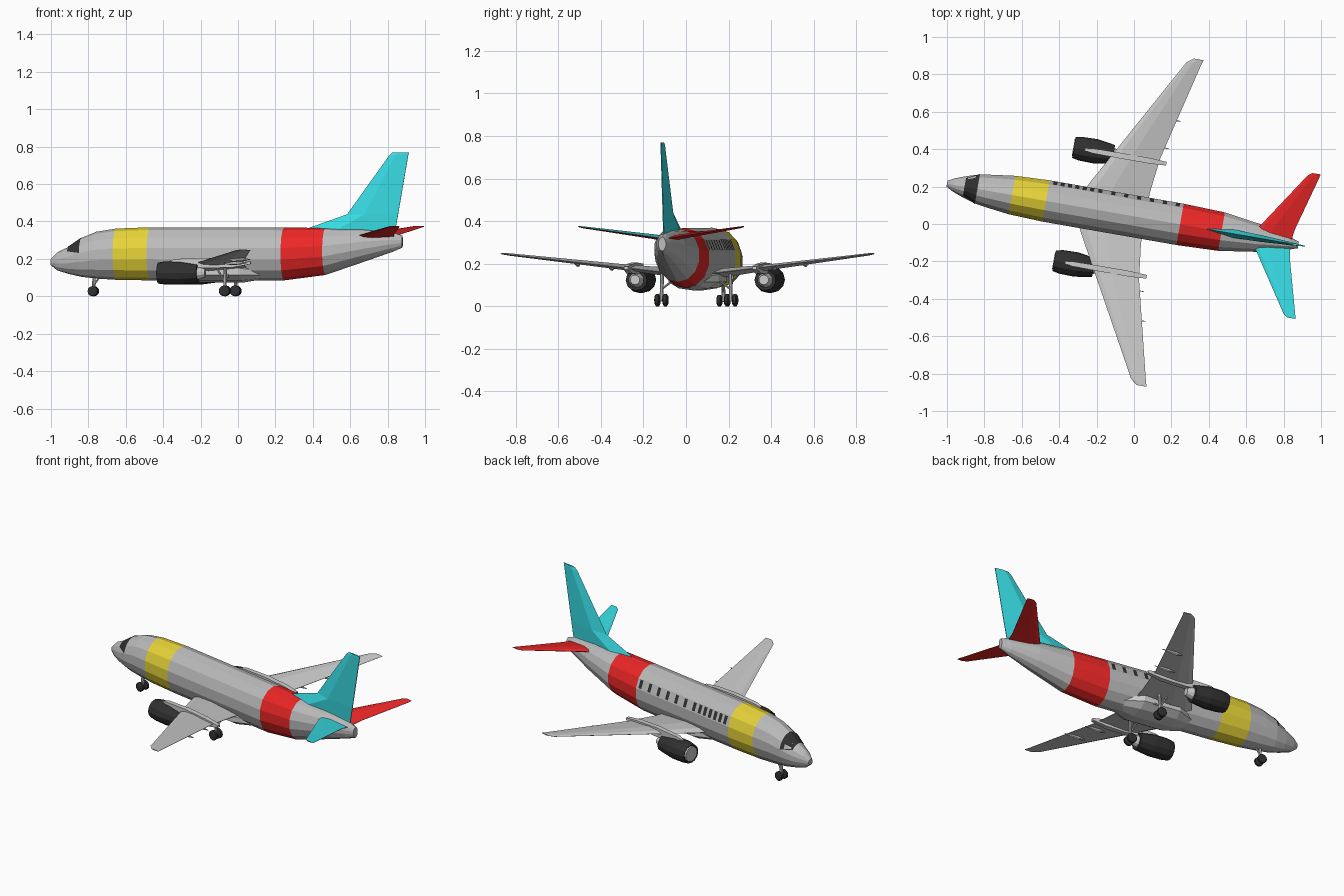
import bpy, bmesh, math
from mathutils import Matrix, Vector

if "Cube" in bpy.data.objects:
    bpy.data.objects.remove(bpy.data.objects["Cube"])

# Aircraft frame: u nose-to-tail, v sideways, z up; turned into the world here
M = Matrix.Translation((0, 0.041, 0)) @ Matrix.Rotation(math.radians(-9.9), 4, 'Z')


def material(name, rgb):
    m = bpy.data.materials.new(name)
    m.diffuse_color = (*rgb, 1)
    m.use_nodes = True
    m.node_tree.nodes["Principled BSDF"].inputs["Base Color"].default_value = m.diffuse_color
    return m


GREY = material("grey", (0.5, 0.5, 0.5))
DARK = material("dark", (0.03, 0.03, 0.03))
YELLOW = material("yellow", (0.8, 0.66, 0.04))
RED = material("red", (0.85, 0.02, 0.02))
CYAN = material("cyan", (0.04, 0.72, 0.78))


def finish(name, bm, mats=(), pick=None):
    bmesh.ops.recalc_face_normals(bm, faces=bm.faces)
    bm.normal_update()
    if pick:
        for f in bm.faces:
            f.material_index = pick(f)
    me = bpy.data.meshes.new(name)
    bm.to_mesh(me)
    bm.free()
    for m in mats:
        me.materials.append(m)
    ob = bpy.data.objects.new(name, me)
    ob.matrix_world = M
    bpy.context.collection.objects.link(ob)
    return ob


def add_loft(bm, rings):
    vs = [[bm.verts.new(p) for p in r] for r in rings]
    n = len(vs[0])
    for a, b in zip(vs, vs[1:]):
        for i in range(n):
            j = (i + 1) % n
            bm.faces.new((a[i], a[j], b[j], b[i]))
    bm.faces.new(vs[0])
    bm.faces.new(vs[-1])


def loft(name, rings, mats=(), pick=None):
    bm = bmesh.new()
    add_loft(bm, rings)
    return finish(name, bm, mats, pick)


def on_ring(u, zt, zb, hw, deg, v0=0, grow=1.0):
    a = math.radians(deg)
    zm, h = (zt + zb) / 2, (zt - zb) / 2
    return Vector((u, v0 + hw * grow * math.sin(a), zm + h * grow * math.cos(a)))


def ring(s, n=14, v0=0):
    return [on_ring(*s, 360 * i / n, v0) for i in range(n)]


# Fuselage: u, top, bottom, half width; bands coloured by position
body = [(-1.015, .20, .165, .016), (-.98, .235, .138, .036), (-.92, .264, .12, .059),
        (-.85, .312, .104, .081), (-.77, .345, .095, .093), (-.662, .362, .088, .107),
        (-.477, .369, .085, .115), (.25, .367, .085, .115), (.475, .366, .114, .107),
        (.68, .36, .183, .076), (.84, .342, .238, .036), (.892, .325, .26, .018)]


def body_colour(f):
    u = f.calc_center_median().x
    if -.66 < u < -.48:
        return 1
    return 2 if .255 < u < .47 else 0


loft("fuselage", [ring(s) for s in body], [GREY, YELLOW, RED], body_colour)

# Windscreen wrapped over the nose
bm = bmesh.new()
steps = [k / 3 for k in range(-3, 4)]
rear = [bm.verts.new(on_ring(*body[3], 77 * t, 0, 1.025)) for t in steps]
front = [bm.verts.new(on_ring(*body[2], 50 * t, 0, 1.04)) for t in steps]
for i in range(6):
    bm.faces.new((front[i], front[i + 1], rear[i + 1], rear[i]))
finish("windscreen", bm, [DARK])

# Cabin windows on the side facet
bm = bmesh.new()
hi, lo = [on_ring(*body[6], d, 0, 1.008) for d in (51.43, 77.14)]
spots = [.22 - .07 * i for i in range(7)] + [-.245 - .04 * i for i in range(6)]
for u in spots:
    corners = []
    for du, t in ((-.011, .1), (.011, .1), (.011, .9), (-.011, .9)):
        p = hi.lerp(lo, t)
        corners.append(bm.verts.new((u + du, p.y, p.z)))
    bm.faces.new(corners)
finish("cabin_windows", bm, [DARK])

# Belly fairing between the wings
loft("belly_fairing", [ring(s, 10) for s in
                       [(-.30, .16, .09, .07), (-.20, .19, .074, .125),
                        (.03, .19, .074, .125), (.13, .16, .09, .07)]])


def section(v, le, te, z, th):
    c = te - le
    return [(le, v, z), (le + .12 * c, v, z + .38 * th), (le + .4 * c, v, z + .5 * th),
            (te, v, z + .04 * th), (te, v, z - .04 * th),
            (le + .4 * c, v, z - .5 * th), (le + .12 * c, v, z - .38 * th)]


def spindle(name, u0, u1, v, z0, z1, r, mats=()):
    # Tapered flap fairing
    du, dz = u1 - u0, z1 - z0
    return loft(name, [ring((u0 + du * t, z0 + dz * t + r * k, z0 + dz * t - r * k, r * k * .7), 6, v)
                       for t, k in ((0, .15), (.3, 1), (.65, .8), (1, .12))], mats)


def rod(name, a, b, r, n=8, mats=()):
    bm = bmesh.new()
    a, b = Vector(a), Vector(b)
    q = (b - a).to_track_quat('Z', 'Y').to_matrix().to_4x4()
    bmesh.ops.create_cone(bm, cap_ends=True, segments=n, radius1=r, radius2=r,
                          depth=(b - a).length, matrix=Matrix.Translation((a + b) / 2) @ q)
    return finish(name, bm, mats)


def wheels(name, u, v, r=.029):
    for k in (-1, 1):
        y = v + k * .019
        loft(name + "_wheel", [[(u + q * math.cos(i * math.pi / 6), y + d, r + q * math.sin(i * math.pi / 6))
                                for i in range(12)]
                               for d, q in ((-.012, r * .7), (-.007, r), (.007, r), (.012, r * .7))], [DARK])
    rod(name + "_axle", (u, v - .022, r), (u, v + .022, r), .007)


for s, side in ((1, "left"), (-1, "right")):
    # Wing
    loft(side + "_wing", [section(s * v, le, te, z, th) for v, le, te, z, th in
                          [(.05, -.305, .06, .15, .045), (.14, -.262, .062, .16, .042),
                           (.33, -.157, .085, .182, .028), (.86, .135, .215, .244, .011),
                           (.886, .17, .223, .247, .006)]])
    for v, u1 in ((.388, .122), (.543, .163)):
        z = .15 + (v - .06) * .115
        spindle(side + "_flap_fairing", u1 - .13, u1, s * v, z - .012, z - .008, .011)

    # Engine nacelle, intake disc, exhaust and pylon
    v = s * .307
    loft(side + "_engine", [ring(e, 12, v) for e in
                            [(-.372, .172, .075, .049), (-.38, .18, .068, .056), (-.34, .187, .063, .064),
                             (-.26, .187, .062, .066), (-.165, .172, .074, .051)]], [DARK])
    loft(side + "_intake", [ring(e, 12, v) for e in
                            [(-.383, .169, .079, .045), (-.37, .169, .079, .045)]])
    loft(side + "_exhaust", [ring(e, 10, v) for e in
                             [(-.17, .16, .086, .038), (-.125, .147, .101, .023)]])
    loft(side + "_pylon", [[(u, v - w, zb), (u, v + w, zb), (u, v + w, zt), (u, v - w, zt)]
                           for u, zb, zt, w in [(-.318, .175, .19, .006), (-.28, .165, .2, .013),
                                                (-.12, .15, .205, .015), (.03, .155, .198, .015),
                                                (.122, .172, .186, .01)]])

    # Tailplane: right one is cyan above and red below
    tail = [section(s * v, le, te, z, th) for v, le, te, z, th in
            [(.01, .635, .85, .318, .026), (.08, .682, .86, .329, .022),
             (.375, .877, .941, .371, .009), (.392, .9, .944, .374, .005)]]
    loft(side + "_tailplane", tail, [RED, CYAN],
         lambda f, s=s: 1 if s < 0 and f.normal.z > 0 else 0)

    # Main landing gear
    g = s * .166
    wheels(side + "_main_gear", -.042, g)
    rod(side + "_main_strut", (-.042, g, .03), (-.04, g - s * .004, .165), .009)
    rod(side + "_side_brace", (-.04, g, .08), (-.03, g - s * .07, .13), .005)
    rod(side + "_drag_brace", (-.04, g, .07), (-.085, g, .15), .005)

# Fin with dorsal fillet: stacked level sections of front, rear, height, half thickness
loft("tail_fin", [[(a, 0, za), (a + .35 * (b - a), w, za + .35 * (zb - za)), (b, .002, zb),
                   (b, -.002, zb), (a + .35 * (b - a), -w, za + .35 * (zb - za))]
                  for a, b, za, zb, w in [(.375, .85, .352, .33, .024), (.38, .853, .364, .35, .022),
                                          (.592, .869, .438, .438, .018), (.822, .925, .755, .76, .008),
                                          (.84, .928, .77, .77, .005)]], [CYAN])

# Nose landing gear
wheels("nose_gear", -.785, 0, .027)
rod("nose_strut", (-.785, 0, .027), (-.78, 0, .12), .009)
rod("nose_brace", (-.783, 0, .06), (-.75, 0, .105), .005)
